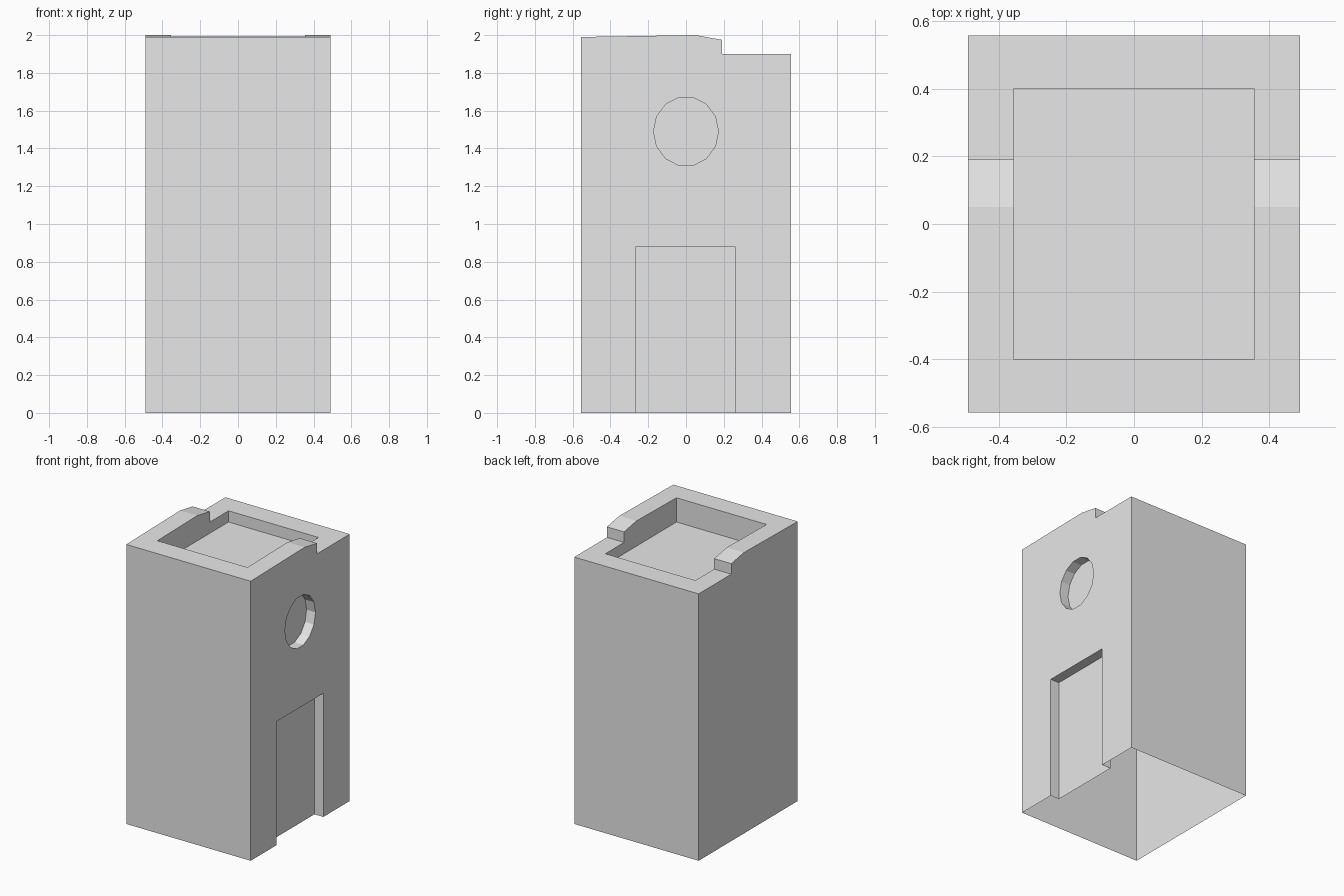
import bpy
import bmesh
from math import cos, sin, tau

cube = bpy.data.objects.get("Cube")
if cube:
    bpy.data.objects.remove(cube, do_unlink=True)

HALF_X, HALF_Y = 0.49, 0.557
RECESS = 0.07

grey = bpy.data.materials.new("plain grey")
grey.use_nodes = True
colour = (0.8, 0.8, 0.8, 1)
grey.diffuse_color = colour
grey.node_tree.nodes["Principled BSDF"].inputs["Base Color"].default_value = colour


def prism(name, profile, x0, x1):
    """Extrude a (y, z) outline along x."""
    bm = bmesh.new()
    face = bm.faces.new([bm.verts.new((x0, y, z)) for y, z in profile])
    ext = bmesh.ops.extrude_face_region(bm, geom=[face])
    verts = [g for g in ext["geom"] if isinstance(g, bmesh.types.BMVert)]
    bmesh.ops.translate(bm, verts=verts, vec=(x1 - x0, 0, 0))
    bmesh.ops.recalc_face_normals(bm, faces=bm.faces)
    mesh = bpy.data.meshes.new(name)
    bm.to_mesh(mesh)
    bm.free()
    mesh.materials.append(grey)
    obj = bpy.data.objects.new(name, mesh)
    bpy.context.collection.objects.link(obj)
    return obj


def rect(y0, y1, z0, z1):
    return [(y0, z0), (y1, z0), (y1, z1), (y0, z1)]


# Tower body, with the raised parapet stepping down towards the back
tower = prism("tower", [
    (-HALF_Y, 0), (HALF_Y, 0), (HALF_Y, 1.9), (0.19, 1.9),
    (0.19, 1.975), (0.05, 2.0), (-HALF_Y, 1.99)], -HALF_X, HALF_X)

# Cutters: sunken roof, doorway and round window
window = [(0.172 * cos(tau * i / 14), 1.49 + 0.184 * sin(tau * i / 14))
          for i in range(14)]
cutters = [
    prism("roof_cutter", rect(-0.4, 0.4, 1.82, 2.2), -0.355, 0.355),
    prism("door_cutter", rect(-0.265, 0.26, -0.2, 0.88), HALF_X - RECESS, 0.7),
    prism("window_cutter", window, HALF_X - RECESS, 0.7),
]
for cutter in cutters:
    cutter.hide_render = True
    mod = tower.modifiers.new(cutter.name, "BOOLEAN")
    mod.operation = "DIFFERENCE"
    mod.solver = "EXACT"
    mod.object = cutter

# Bake the cuts, then drop the cutters
depsgraph = bpy.context.evaluated_depsgraph_get()
cut_mesh = bpy.data.meshes.new_from_object(tower.evaluated_get(depsgraph))
tower.modifiers.clear()
tower.data = cut_mesh
for cutter in cutters:
    bpy.data.objects.remove(cutter, do_unlink=True)

# The shell is open underneath
bm = bmesh.new()
bm.from_mesh(cut_mesh)
floor = [f for f in bm.faces if all(v.co.z < 0.001 for v in f.verts)]
bmesh.ops.delete(bm, geom=floor, context="FACES")
bm.to_mesh(cut_mesh)
bm.free()
